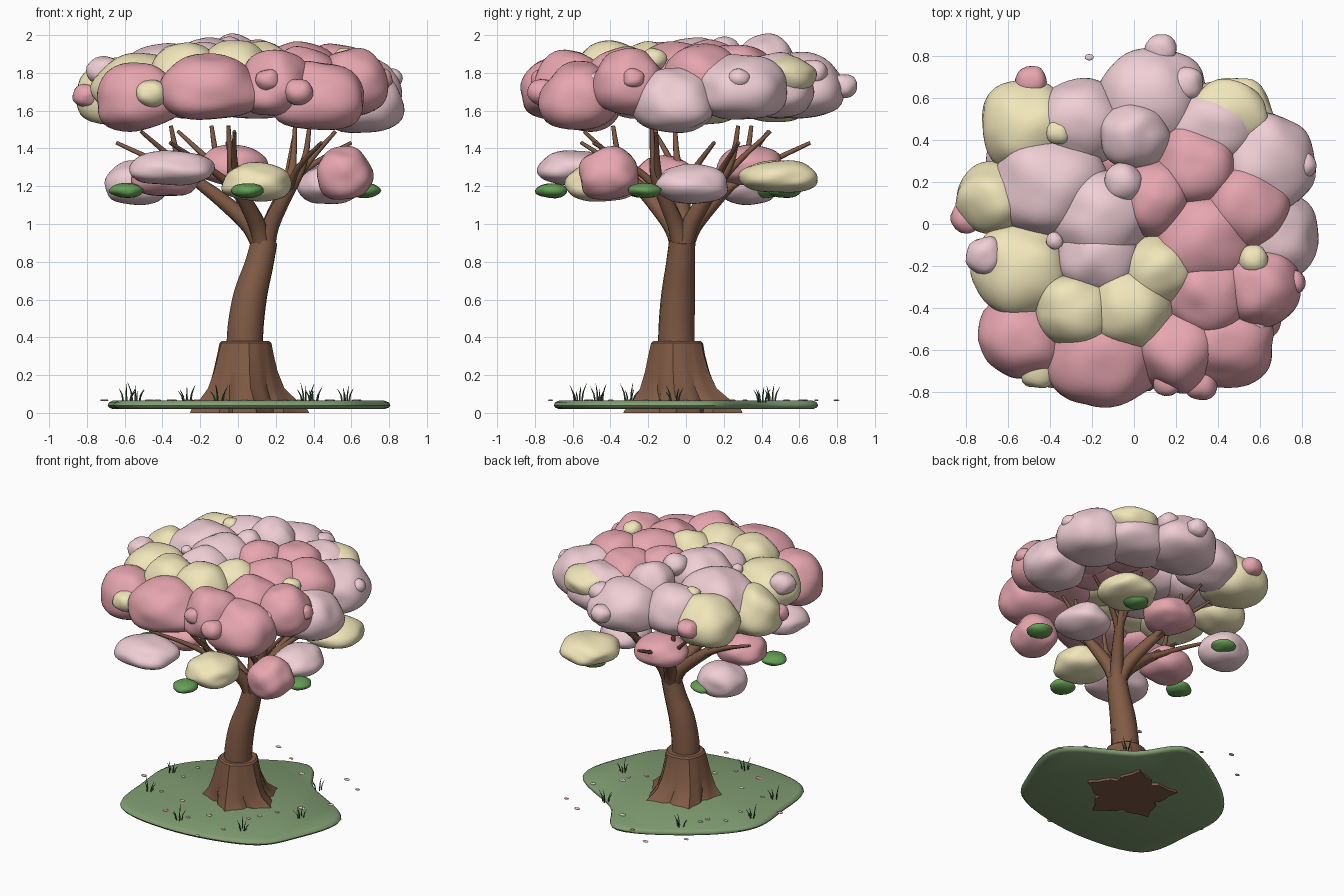
import bpy, bmesh, math, random
from mathutils import Vector, noise

if "Cube" in bpy.data.objects:
    bpy.data.objects.remove(bpy.data.objects["Cube"])

random.seed(4)


def material(name, rgb):
    m = bpy.data.materials.new(name)
    m.diffuse_color = (*rgb, 1)
    m.use_nodes = True
    m.node_tree.nodes["Principled BSDF"].inputs["Base Color"].default_value = m.diffuse_color
    return m


MATS = {"P": material("pale_pink", (0.87, 0.62, 0.67)), "R": material("rose_pink", (0.80, 0.38, 0.43)),
        "C": material("cream", (0.88, 0.79, 0.49)), "B": material("bark", (0.22, 0.105, 0.06)),
        "G": material("turf", (0.22, 0.34, 0.17)), "L": material("leaf", (0.13, 0.34, 0.09)),
        "D": material("grass", (0.05, 0.13, 0.05))}


def finish(bm, name, mat, angle=40):
    bmesh.ops.recalc_face_normals(bm, faces=bm.faces)
    me = bpy.data.meshes.new(name)
    bm.to_mesh(me)
    bm.free()
    ob = bpy.data.objects.new(name, me)
    bpy.context.collection.objects.link(ob)
    me.materials.append(MATS[mat])
    bpy.ops.object.select_all(action='DESELECT')
    ob.select_set(True)
    bpy.context.view_layer.objects.active = ob
    bpy.ops.object.shade_smooth_by_angle(angle=math.radians(angle))
    return ob


def loft(bm, rings):
    loops = [[bm.verts.new(p) for p in r] for r in rings]
    for a, b in zip(loops, loops[1:]):
        for i in range(len(a)):
            j = (i + 1) % len(a)
            bm.faces.new((a[i], a[j], b[j], b[i]))
    bm.faces.new(loops[0][::-1])
    bm.faces.new(loops[-1])


def spline(pts, n, cyclic=False):
    """Catmull-Rom through points of any dimension."""
    k, out = len(pts), []
    get = (lambda i: pts[i % k]) if cyclic else (lambda i: pts[max(0, min(k - 1, i))])
    for i in range(k if cyclic else k - 1):
        for s in range(n):
            t = s / n
            out.append([0.5 * (2 * b + (c - a) * t + (2*a - 5*b + 4*c - d) * t*t + (3*b - a - 3*c + d) * t**3)
                        for a, b, c, d in zip(get(i - 1), get(i), get(i + 1), get(i + 2))])
    return out if cyclic else out + [list(pts[-1])]


def tube(bm, pts, sides=10, n=4):
    """Tapered tube; each point is x, y, z, radius."""
    path = spline(pts, n)
    rings = []
    for i, p in enumerate(path):
        d = Vector(path[min(i + 1, len(path) - 1)][:3]) - Vector(path[max(i - 1, 0)][:3])
        u = d.cross(Vector((0.31, 0.95, 0))).normalized()
        v = d.cross(u).normalized()
        rings.append([Vector(p[:3]) + p[3] * (u * math.cos(a) + v * math.sin(a))
                      for a in (2 * math.pi * k / sides for k in range(sides))])
    loft(bm, rings)


def blob(name, mat, c, r, lump=0.25, sub=4, boxy=2.2, dome=0.0):
    """Lumpy ellipsoid; dome narrows the top and flattens the underside."""
    bm = bmesh.new()
    bmesh.ops.create_icosphere(bm, subdivisions=sub, radius=1)
    c = Vector(c)
    for v in bm.verts:
        d = v.co.normalized()
        s = sum(abs(q) ** boxy for q in d) ** (-1 / boxy)
        s *= 1 + lump * 0.5 * noise.noise(d * 1.3 + c * 7)
        w = 1 - dome * d.z
        h = 1 + .6 * dome * d.z if d.z < 0 else 1
        v.co = c + Vector((d.x * r[0] * w, d.y * r[1] * w, d.z * r[2] * h)) * s
    finish(bm, name, mat, 60)


# ground patch
outline = [(-.57, -.60), (-.67, -.2), (-.66, .16), (-.36, .48), (.10, .70), (.35, .42),
           (.79, .12), (.70, -.32), (.50, -.58), (-.05, -.70)]
edge = spline(outline, 6, True)
bm = bmesh.new()
loft(bm, [[(x * s, y * s, z) for x, y in edge] for s, z in
          ((.96, .02), (.99, .028), (1, .04), (.99, .055), (.96, .065))])
finish(bm, "ground_patch", "G", 50)

# root base: pointed five-sided foot with ridged roots, narrowing to a collar
bm = bmesh.new()
rings = []
for z, r, amp, cx, cy in ((0, .325, .34, .045, 0), (.03, .31, .31, .045, 0), (.07, .265, .27, .04, -.01),
                          (.13, .212, .17, .033, -.03), (.22, .177, .11, .033, -.04), (.31, .154, .08, .035, -.045),
                          (.37, .141, .06, .037, -.045), (.38, .128, .05, .037, -.045)):
    ring = []
    for k in range(40):
        a = 2 * math.pi * k / 40
        off = abs((math.degrees(a) - 135 + 36) % 72 - 36) / 36
        q = r * (1 - amp * off ** .75 + amp * .1 * math.cos(15 * (a - math.radians(135))))
        ring.append((cx + q * math.cos(a), cy + q * math.sin(a), z))
    rings.append(ring)
loft(bm, rings)
finish(bm, "root_flare", "B", 30)

# trunk
bm = bmesh.new()
tube(bm, [(.035, -.05, .30, .098), (.04, -.05, .45, .096), (.065, -.042, .62, .09),
          (.11, -.03, .78, .077), (.14, -.02, .91, .07)], 14)
finish(bm, "trunk", "B", 50)

# limbs, each splitting into thin twigs
for i, deg in enumerate((-35, 38, 108, 180, 250)):
    bm = bmesh.new()

    def at(rad, off, z, r):
        a = math.radians(deg + off)
        k = min(1, rad / .5)
        return (.14 * (1 - k) + rad * math.cos(a), -.02 * (1 - k) + rad * math.sin(a), z, r)
    tube(bm, [at(.01, 0, .86, .05), at(.06, 0, .99, .048), at(.18, 2, 1.13, .04), at(.30, 4, 1.25, .028),
              at(.36, 7, 1.36, .018), at(.39, 8, 1.52, .011)], 8)
    tube(bm, [at(.22, 2, 1.17, .026), at(.40, -8, 1.30, .017), at(.66, -13, 1.43, .010)], 8)
    tube(bm, [at(.25, 3, 1.20, .026), at(.38, 12, 1.34, .017), at(.54, 18, 1.49, .010)], 8)
    finish(bm, f"branch_{i + 1}", "B", 50)

# upper canopy: colour, x, y, half width, half depth, height shift
upper = [("P", .08, .59, .26, .25, 0), ("P", 0, .42, .17, .16, .07), ("C", -.50, .46, .23, .22, 0),
         ("P", -.26, .48, .22, .21, 0), ("P", -.40, .19, .27, .24, .02), ("P", -.16, .04, .23, .22, .03),
         ("P", -.17, -.15, .21, .20, 0), ("C", -.66, .12, .19, .17, -.02), ("C", -.53, -.22, .24, .23, 0),
         ("R", -.53, -.54, .22, .20, -.02), ("C", -.28, -.41, .20, .18, .04), ("C", -.02, -.40, .21, .20, .03),
         ("C", .12, -.22, .18, .17, .01), ("R", -.15, -.63, .27, .25, 0), ("R", .20, -.60, .19, .20, .02),
         ("R", .42, -.57, .25, .21, -.03), ("R", .35, -.33, .21, .20, .01), ("R", .60, -.30, .19, .19, .04),
         ("R", .33, -.07, .24, .22, .02), ("R", .53, .08, .21, .21, .03), ("R", .30, .28, .20, .21, .02),
         ("R", .10, .12, .17, .19, .02), ("P", .62, .29, .23, .24, .01), ("P", .38, .46, .24, .21, .0),
         ("P", .66, -.06, .21, .21, -.06)]
for i, (m, x, y, rx, ry, dz) in enumerate(upper):
    rr = (x * x + y * y) / .72
    z = 1.665 + .12 * (1 - rr) + dz
    blob(f"canopy_puff_{i + 1}", m, (x, y, z), (rx, ry, .175 + .01 * rr), dome=.12)
blob("canopy_puff_back", "C", (.45, .53, 1.79), (.18, .16, .10))

# small puffs on the canopy surface: colour, x, y, z, radius
nubs = [("P", .13, .83, 1.73, .075), ("P", .25, .67, 1.80, .08), ("P", -.05, .20, 1.91, .09),
        ("R", -.49, .68, 1.72, .075), ("C", -.36, .44, 1.86, .06), ("R", -.80, .03, 1.68, .075),
        ("P", -.71, -.15, 1.81, .09), ("C", -.46, -.70, 1.69, .085), ("R", .16, -.75, 1.76, .07),
        ("R", .32, -.76, 1.70, .08), ("C", .57, -.17, 1.87, .07), ("R", .76, -.28, 1.77, .06),
        ("P", .81, .28, 1.77, .06), ("P", .58, -.48, 1.76, .05), ("P", -.38, -.08, 1.86, .04)]
for i, (m, x, y, z, r) in enumerate(nubs):
    blob(f"small_puff_{i + 1}", m, (x, y, z), (r, r, r * .85), sub=3)

# lower ring of puffs: colour, centre, radii
lower = [("P", (-.35, -.60, 1.295), (.22, .19, .095)), ("P", (-.53, .33, 1.22), (.17, .16, .12)),
         ("C", (.10, -.45, 1.22), (.18, .19, .105)), ("C", (.47, .49, 1.25), (.20, .21, .09)),
         ("R", (.56, -.41, 1.265), (.15, .16, .14)), ("P", (.49, .03, 1.21), (.17, .19, .11)),
         ("R", (-.03, .34, 1.31), (.18, .17, .11)), ("R", (-.38, -.12, 1.25), (.18, .17, .11))]
for i, (m, c, r) in enumerate(lower):
    blob(f"lower_puff_{i + 1}", m, c, r, dome=.08)

# leaves beneath the lower puffs
for i, (x, y) in enumerate([(.05, -.71), (.67, -.22), (.42, .52), (-.45, .43), (-.59, -.22)]):
    blob(f"leaf_{i + 1}", "L", (x, y, 1.177), (.088, .088, .04), sub=3, boxy=2)

# grass tufts
tufts = [(-.59, .04), (-.54, -.30), (-.10, -.57), (.36, -.46), (.57, -.06), (.40, .40), (-.27, .45)]
for i, (x, y) in enumerate(tufts):
    bm = bmesh.new()
    for k in range(5):
        a = 2 * math.pi * k / 5 + random.random()
        dx, dy, h = .035 * math.cos(a), .035 * math.sin(a), random.uniform(.05, .105)
        tube(bm, [(x + dx * .6, y + dy * .6, .055, .005), (x + dx * .8, y + dy * .8, .06 + h * .5, .004),
                  (x + dx * 1.4, y + dy * 1.4, .06 + h, .0005)], 4, 2)
    finish(bm, f"grass_tuft_{i + 1}", "D", 30)

# fallen petals
for i in range(24):
    a, d = i * 2.4, random.uniform(.38, .84)
    r = random.uniform(.015, .024)
    blob(f"petal_{i + 1}", "PRC"[i % 3], (d * math.cos(a), d * math.sin(a), .067), (r, r * .7, .005), 0, 2, 2)
